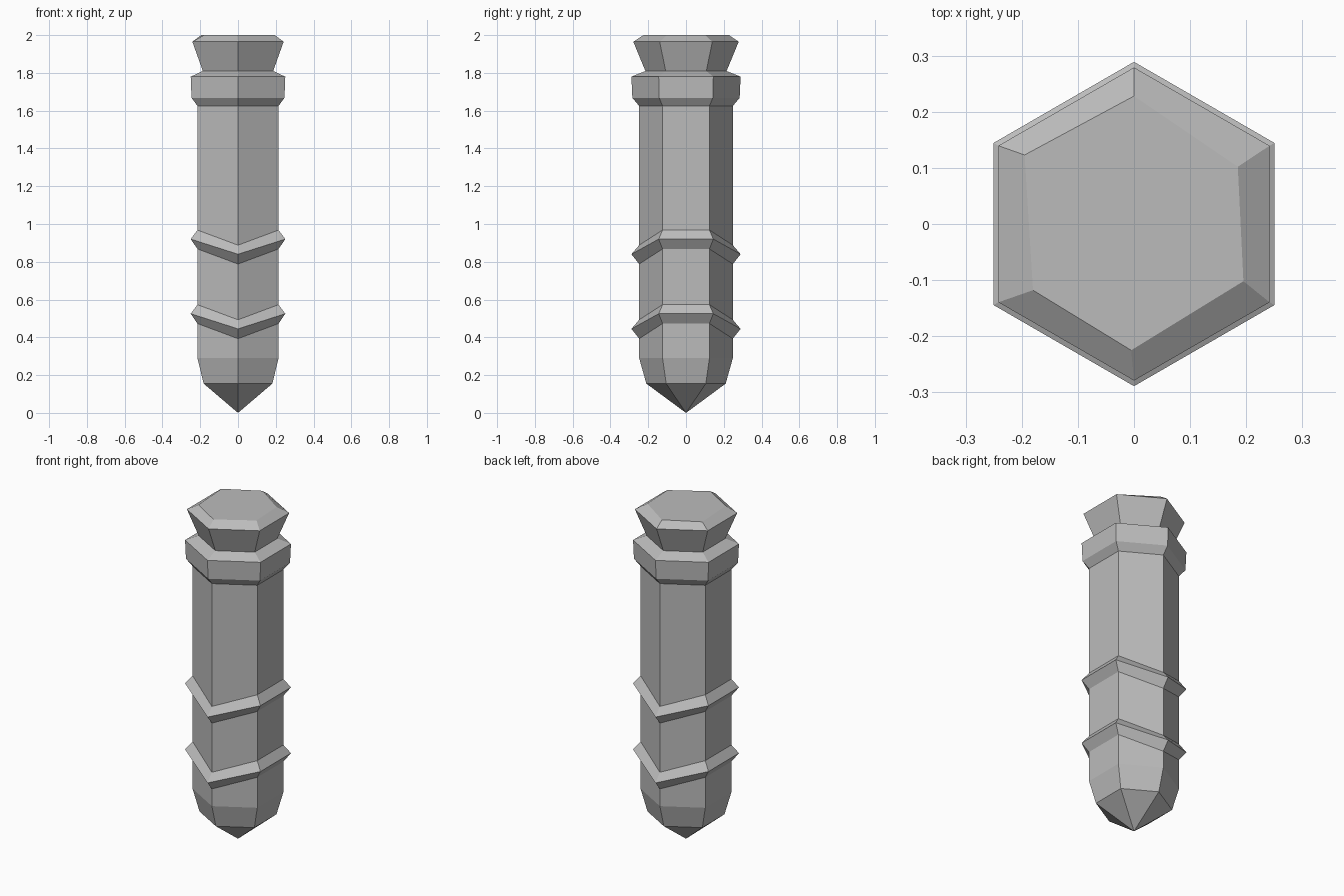
import bpy, bmesh
from math import sin, cos, pi

old = bpy.data.objects.get("Cube")
if old:
    bpy.data.objects.remove(old, do_unlink=True)

grey = bpy.data.materials.new("stone_grey")
grey.use_nodes = True
grey.diffuse_color = (0.5, 0.5, 0.5, 1)
grey.node_tree.nodes["Principled BSDF"].inputs["Base Color"].default_value = (0.5, 0.5, 0.5, 1)


def hexagon(radius, z, dip=0.0):
    """Six corners with points at front and back; dip lowers those two."""
    pts = []
    for i in range(6):
        a = pi / 2 - i * pi / 3
        pts.append((radius * cos(a), radius * sin(a), z - (dip if i % 3 == 0 else 0)))
    return pts


def loft(name, rings, tip=None, cap=False):
    """Join six-sided rings from bottom to top."""
    bm = bmesh.new()
    rows = [[bm.verts.new(p) for p in ring] for ring in rings]
    for low, high in zip(rows, rows[1:]):
        for i in range(6):
            j = (i + 1) % 6
            bm.faces.new((low[j], low[i], high[i], high[j]))
    if tip:
        point = bm.verts.new(tip)
        for i in range(6):
            bm.faces.new((rows[0][i], rows[0][(i + 1) % 6], point))
    if cap:
        bm.faces.new(rows[-1][::-1])
    mesh = bpy.data.meshes.new(name)
    bm.to_mesh(mesh)
    bm.free()
    mesh.materials.append(grey)
    obj = bpy.data.objects.new(name, mesh)
    bpy.context.collection.objects.link(obj)
    return obj


BODY, RIM, DIP = 0.248, 0.289, 0.08


def chevron_band(z):
    """Ridge that dips at the front and back corners."""
    return [hexagon(BODY, z - 0.052, DIP), hexagon(RIM, z, DIP), hexagon(BODY, z + 0.048, DIP)]


# Shaft with pointed foot and two chevron bands
loft("banded_shaft",
     [hexagon(0.21, 0.155), hexagon(BODY, 0.29)]
     + chevron_band(0.525) + chevron_band(0.92) + [hexagon(BODY, 1.625)],
     tip=(0, 0, 0))

# Collar below the head
loft("collar", [hexagon(BODY, 1.625), hexagon(0.284, 1.668),
                hexagon(RIM, 1.78), hexagon(0.215, 1.81)])

# Flared head with a slightly uneven, hand-cut top
crown = [(0, 0.228, 2), (0.185, 0.102, 2), (0.195, -0.102, 2),
         (-0.005, -0.225, 2), (-0.18, -0.118, 2), (-0.195, 0.123, 2)]
loft("flared_head", [hexagon(0.215, 1.81), hexagon(0.279, 1.965), crown], cap=True)
